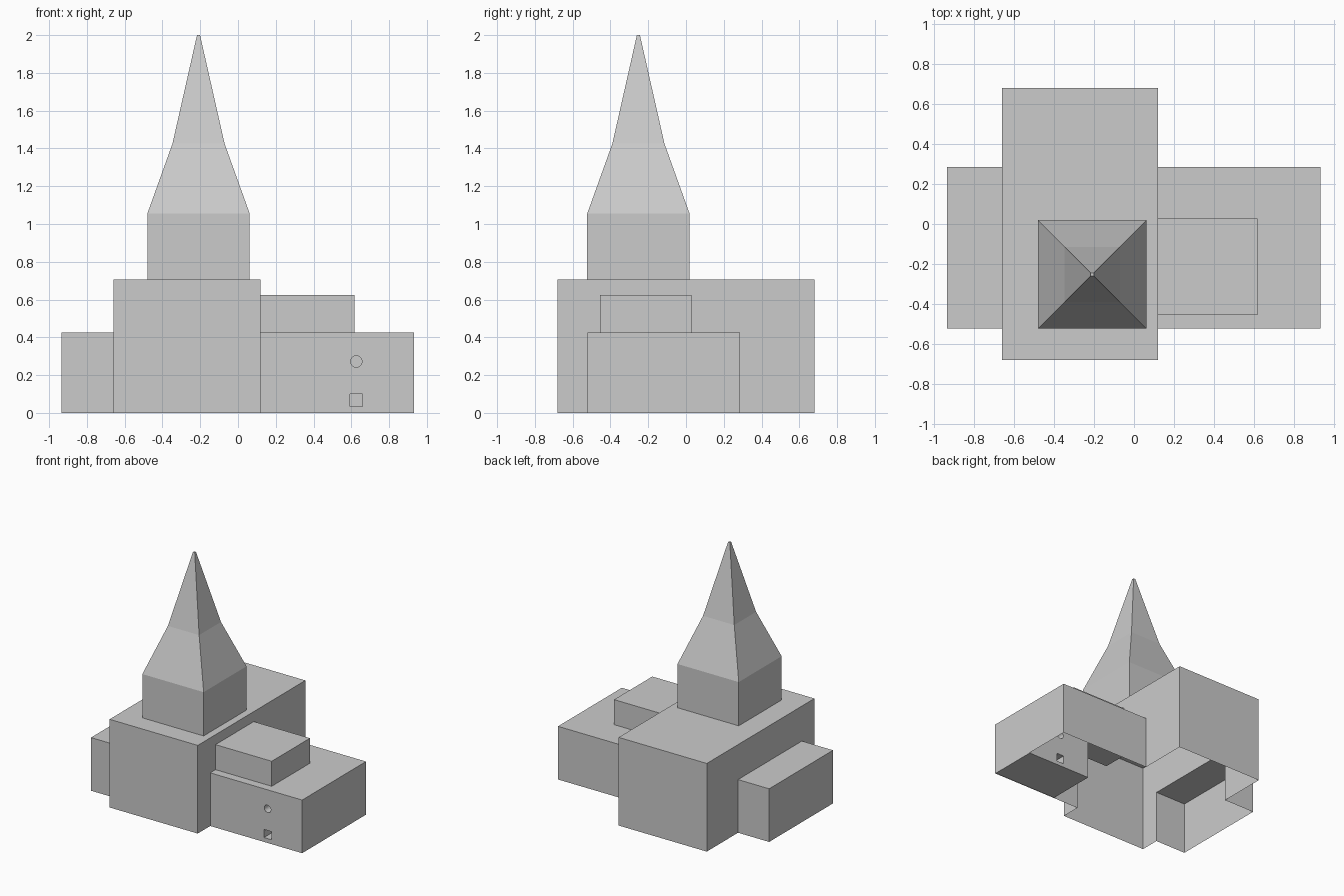
import bpy, bmesh, math
from mathutils import Matrix

if "Cube" in bpy.data.objects:
    bpy.data.objects.remove(bpy.data.objects["Cube"])


def to_object(bm, name):
    me = bpy.data.meshes.new(name)
    bmesh.ops.recalc_face_normals(bm, faces=bm.faces[:])
    bm.to_mesh(me)
    bm.free()
    ob = bpy.data.objects.new(name, me)
    bpy.context.collection.objects.link(ob)
    return ob


def box(name, x0, x1, y0, y1, z0, z1):
    bm = bmesh.new()
    m = Matrix.Translation(((x0 + x1) / 2, (y0 + y1) / 2, (z0 + z1) / 2))
    bmesh.ops.create_cube(bm, size=1, matrix=m @ Matrix.Diagonal((x1 - x0, y1 - y0, z1 - z0, 1)))
    return to_object(bm, name)


def boolean(ob, other, op):
    mod = ob.modifiers.new("bool", 'BOOLEAN')
    mod.operation, mod.object, mod.solver = op, other, 'EXACT'
    bpy.context.view_layer.objects.active = ob
    bpy.ops.object.modifier_apply(modifier=mod.name)


def remove_faces(ob, test):
    bm = bmesh.new()
    bm.from_mesh(ob.data)
    bmesh.ops.delete(bm, geom=[f for f in bm.faces if test(f.calc_center_median())], context='FACES')
    bm.to_mesh(ob.data)
    bm.free()


# Main hall and side wings, joined into one hollow shell
shell = box("hall_and_wings", -0.66, 0.12, -0.68, 0.68, 0, 0.705)
wings = [box("left_wing", -0.935, -0.5, -0.522, 0.285, 0, 0.425),
         box("right_wing", 0.0, 0.933, -0.522, 0.285, 0, 0.425)]
for w in wings:
    boolean(shell, w, 'UNION')
    bpy.data.objects.remove(w)

# Small room inside the right wing, just behind the front wall
room = box("inner_room", 0.352, 0.928, -0.519, -0.12, 0.002, 0.421)

# Square and round openings through the front wall and the room
square = box("square_cutter", 0.593, 0.66, -0.7, 0.0, 0.033, 0.1)
bm = bmesh.new()
bmesh.ops.create_cone(bm, cap_ends=True, segments=32, radius1=0.03, radius2=0.03, depth=0.7,
                      matrix=Matrix.Translation((0.626, -0.35, 0.272)) @ Matrix.Rotation(math.pi / 2, 4, 'X'))
disc = to_object(bm, "round_cutter")
for cutter in (square, disc):
    boolean(shell, cutter, 'DIFFERENCE')
    boolean(room, cutter, 'DIFFERENCE')
    bpy.data.objects.remove(cutter)

# Open the underside of the shell and drop the cut pockets behind its wall
remove_faces(shell, lambda c: c.z < 0.001 or (
    0.58 < c.x < 0.67 and -0.515 < c.y < 0.01 and c.z < 0.32))

# Raised block on the right wing, running into the hall
box("upper_block", -0.11, 0.617, -0.455, 0.028, 0.42, 0.625)

# Square tower with a two-stage spire, open at the base
bm = bmesh.new()
rings = []
for z, r in [(0.705, 0.271), (1.055, 0.271), (1.425, 0.138), (2.0, 0.008)]:
    rings.append([bm.verts.new((-0.209 + sx * r, -0.252 + sy * r, z))
                  for sx, sy in ((-1, -1), (1, -1), (1, 1), (-1, 1))])
for a, b in zip(rings, rings[1:]):
    for i in range(4):
        j = (i + 1) % 4
        bm.faces.new((a[i], a[j], b[j], b[i]))
bm.faces.new(rings[-1])
to_object(bm, "tower_and_spire")
